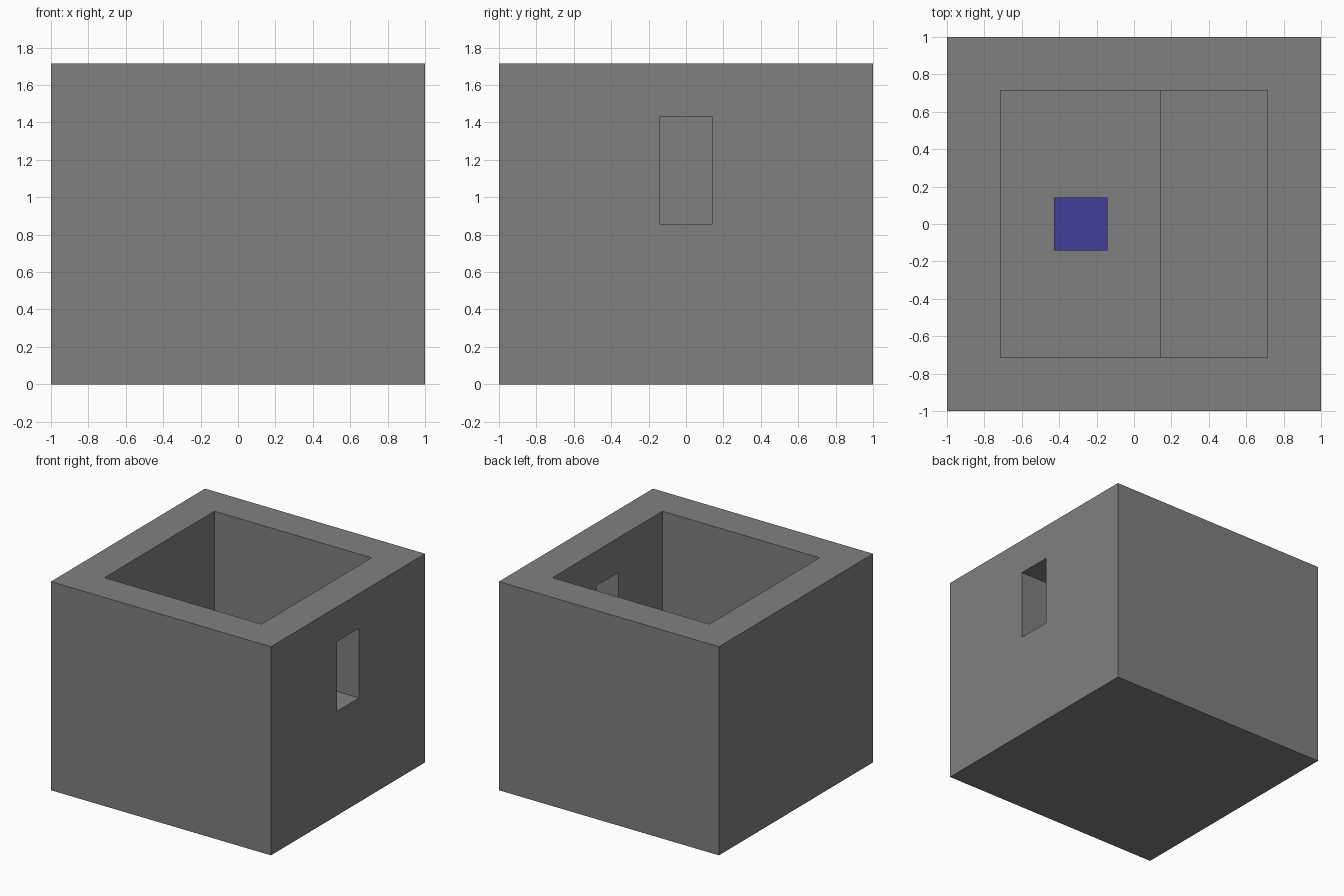
import bpy

U = 1 / 7  # module: half a wall thickness


def make_material(name, colour):
    mat = bpy.data.materials.new(name)
    mat.use_nodes = True
    mat.diffuse_color = (*colour, 1)
    mat.node_tree.nodes["Principled BSDF"].inputs["Base Color"].default_value = (*colour, 1)
    return mat


def box(name, low, high, mat):
    """Box between two corners given in modules."""
    centre = [(a + b) / 2 * U for a, b in zip(low, high)]
    size = [(b - a) * U for a, b in zip(low, high)]
    bpy.ops.mesh.primitive_cube_add(size=1, location=centre)
    obj = bpy.context.object
    obj.name = obj.data.name = name
    obj.scale = size
    bpy.ops.object.transform_apply(location=False, rotation=False, scale=True)
    obj.data.materials.append(mat)
    return obj


def cut(target, cutter):
    """Subtract a box from the target, then discard the box."""
    cutter.hide_render = True
    mod = target.modifiers.new("Opening", "BOOLEAN")
    mod.operation = "DIFFERENCE"
    mod.solver = "EXACT"
    mod.object = cutter
    bpy.context.view_layer.objects.active = target
    bpy.ops.object.modifier_apply(modifier=mod.name)
    bpy.data.objects.remove(cutter, do_unlink=True)


old = bpy.data.objects.get("Cube")
if old:
    bpy.data.objects.remove(old, do_unlink=True)

stone = make_material("Stone grey", (0.216, 0.216, 0.216))
blue = make_material("Deep blue", (0.051, 0.051, 0.319))

# Thick walls and floor, open at the top
walls = box("walls_and_floor", (-7, -7, 0), (7, 7, 12), stone)
cut(walls, box("room_cutter", (-5, -5, 2), (5, 5, 14), stone))

# Tall window through the left wall
cut(walls, box("window_cutter", (4, -1, 6), (8, 1, 10), stone))

# Raised platform below the window
box("platform", (1, -5, 2), (5, 5, 4), stone)

# Blue block on the floor
box("blue_block", (-3, -1, 2), (-1, 1, 4), blue)
